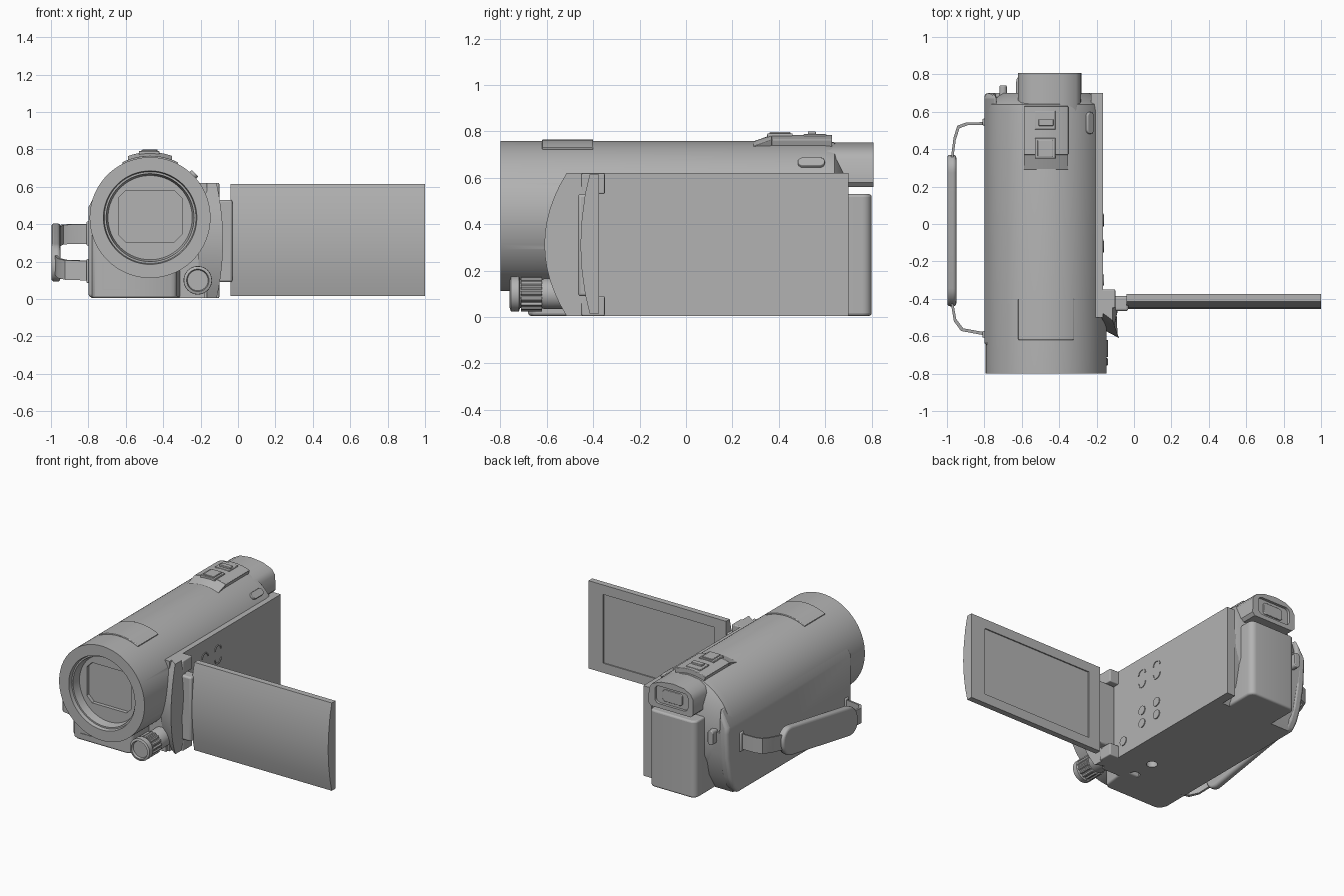
import bpy, bmesh
from math import sin, cos, pi, radians
from mathutils import Matrix

cube = bpy.data.objects.get("Cube")
if cube:
    bpy.data.objects.remove(cube)

grey = bpy.data.materials.new("camera grey")
grey.use_nodes = True
tone = (0.45, 0.45, 0.45, 1)
grey.diffuse_color = tone
grey.node_tree.nodes["Principled BSDF"].inputs["Base Color"].default_value = tone
parts = []


def finish(name, bm, bevel=0):
    bmesh.ops.recalc_face_normals(bm, faces=bm.faces)
    mesh = bpy.data.meshes.new(name)
    bm.to_mesh(mesh)
    bm.free()
    mesh.materials.append(grey)
    obj = bpy.data.objects.new(name, mesh)
    bpy.context.collection.objects.link(obj)
    if bevel:
        mod = obj.modifiers.new("soft edges", 'BEVEL')
        mod.width, mod.segments, mod.angle_limit = bevel, 3, radians(40)
    parts.append(obj)
    return obj


def prism(name, pts, axis, a, b, bevel=0, warp=None):
    """Extrude a 2D outline along one axis, optionally reshaping each corner."""
    place = {'x': lambda p, t: (t, p[0], p[1]),
             'y': lambda p, t: (p[0], t, p[1]),
             'z': lambda p, t: (p[0], p[1], t)}[axis]
    bm = bmesh.new()
    ends = [[bm.verts.new(place(p, t)) for p in pts] for t in (a, b)]
    bm.faces.new(ends[0])
    bm.faces.new(ends[1])
    for i in range(len(pts)):
        j = (i + 1) % len(pts)
        bm.faces.new((ends[0][i], ends[0][j], ends[1][j], ends[1][i]))
    if warp:
        for v in bm.verts:
            v.co = warp(*v.co)
    return finish(name, bm, bevel)


def box(name, x, y, z, bevel=0):
    return prism(name, [(x[0], y[0]), (x[1], y[0]), (x[1], y[1]), (x[0], y[1])], 'z', z[0], z[1], bevel)


def ring(cx, cy, r, n=32, r2=None):
    """Circle outline; a second radius makes alternate points dip."""
    return [(cx + (r2 if r2 and i % 4 > 1 else r) * cos(2 * pi * i / n),
             cy + (r2 if r2 and i % 4 > 1 else r) * sin(2 * pi * i / n)) for i in range(n)]


def rounded(x0, x1, y0, y1, r, n=5):
    pts = []
    for k, (cx, cy) in enumerate([(x1 - r, y1 - r), (x0 + r, y1 - r), (x0 + r, y0 + r), (x1 - r, y0 + r)]):
        for i in range(n + 1):
            a = pi / 2 * (k + i / n)
            pts.append((cx + r * cos(a), cy + r * sin(a)))
    return pts


def lathe(name, cx, cz, profile, n=96):
    """Spin (radius, y) points round an axis running front to back."""
    bm = bmesh.new()
    vs = [bm.verts.new((cx + r, y, cz)) for r, y in profile]
    es = [bm.edges.new(pair) for pair in zip(vs, vs[1:])]
    bmesh.ops.spin(bm, geom=vs + es, cent=(cx, 0, cz), axis=(0, 1, 0), angle=2 * pi, steps=n)
    bmesh.ops.remove_doubles(bm, verts=bm.verts, dist=0.0002)
    return finish(name, bm)


def cut(obj, cutter):
    mod = obj.modifiers.new("cut", 'BOOLEAN')
    mod.operation, mod.solver, mod.object = 'DIFFERENCE', 'EXACT', cutter
    with bpy.context.temp_override(object=obj, active_object=obj):
        bpy.ops.object.modifier_apply(modifier=mod.name)
    parts.remove(cutter)
    bpy.data.objects.remove(cutter)


# Barrel with recessed lens, trimmed flat on the screen side
CX, CZ, R = -0.47, 0.435, 0.323
barrel = lathe("barrel", CX, CZ, [(0, -0.72), (0.225, -0.72), (0.235, -0.775), (0.245, -0.775),
               (0.25, -0.8), (R, -0.8), (R, 0.6), (0.318, 0.64), (0.23, 0.7), (0, 0.7)])
cut(barrel, box("trim", (-0.18, 0.1), (-0.5, 0.8), (0, 0.9)))
cut(barrel, prism("lens_window", rounded(-0.64, -0.3, 0.305, 0.58, 0.04, 1), 'y', -0.75, -0.695))

# Lower body
side = [(-0.52, 0.005), (0.58, 0.005), (0.65, 0.12), (0.69, 0.3), (0.7, 0.45), (-0.52, 0.45)]
core = prism("body_core", side, 'x', -0.76, -0.18)
for y in (-0.45, -0.28):
    cut(core, prism("socket", ring(-0.38, y, 0.035), 'z', -0.02, 0.05))
box("inner_wall", (-0.23, -0.167), (-0.5, 0.7), (0.005, 0.62))
prism("chin", [(-0.79, -0.45), (-0.79, -0.62), (-0.775, -0.665), (-0.74, -0.68), (-0.36, -0.68),
               (-0.33, -0.66), (-0.3, -0.45)], 'z', 0.005, 0.36, 0.012)
box("chin_mark_upright", (-0.724, -0.718), (-0.684, -0.67), (0.05, 0.2))
box("chin_mark_base", (-0.724, -0.53), (-0.684, -0.67), (0.047, 0.053))

# Grip side panel, leaning in towards the top and curved at the back
prism("grip_panel", [(-0.65, 0.008), (0.58, 0.008), (0.625, 0.06), (0.66, 0.14), (0.69, 0.28),
                     (0.7, 0.45), (0.69, 0.61), (-0.65, 0.61)], 'x', -0.735, -0.8, 0.02,
      lambda x, y, z: (x, y, 0.49 if x < -0.79 and z > 0.55 else z))

# Hinge housing with a bowed front edge
N = 12
bow = [(-0.515 - 0.095 * (1 - (2 * i / N - 1) ** 2), 0.005 + 0.615 * i / N) for i in range(N + 1)]
back = [(-0.43, z) for y, z in reversed(bow)]


def shape_housing(x, y, z):
    if x > -0.1:
        return (x - 0.035 * ((z - 0.31) / 0.31) ** 2, y, z)
    return (x, y + 0.07 if y < -0.45 else y, z)


prism("hinge_housing", bow + back, 'x', -0.21, -0.08, 0, shape_housing)
for name, z in (("hinge_tab_lower", (0.005, 0.09)), ("hinge_tab_upper", (0.53, 0.62))):
    box(name, (-0.2, -0.1), (-0.45, -0.35), z, 0.006)
box("hinge_block", (-0.17, -0.03), (-0.465, -0.385), (0.09, 0.53), 0.012)

# Fold-out screen with gently curved outer shell
screen = prism("screen", [(-0.375, 0.015), (-0.375, 0.615), (-0.415, 0.615), (-0.435, 0.53), (-0.449, 0.42),
                          (-0.455, 0.31), (-0.449, 0.2), (-0.435, 0.1), (-0.415, 0.015)], 'x', -0.04, 1)
cut(screen, box("display_recess", (0.05, 0.89), (-0.383, -0.3), (0.08, 0.55)))

# Ribbed control knob at the front
KX, KZ = -0.215, 0.1
lathe("knob_core", KX, KZ, [(0, -0.745), (0.055, -0.745), (0.06, -0.76), (0.075, -0.755), (0.076, -0.72),
                            (0.062, -0.715), (0.062, -0.62), (0.066, -0.61), (0.066, -0.48), (0, -0.48)], 48)
prism("knob_grip", ring(KX, KZ, 0.075, 64, 0.068), 'y', -0.71, -0.62)


# Curved plates hugging the top of the barrel
def arc_plate(name, r, half, y0, y1, warp=None):
    n = 12
    angles = [radians(half) * (2 * i / n - 1) for i in range(n + 1)]
    outer = [(CX + r * sin(a), CZ + r * cos(a)) for a in angles]
    inner = [(CX + (R - 0.02) * sin(a), CZ + (R - 0.02) * cos(a)) for a in reversed(angles)]
    return prism(name, outer + inner, 'y', y0, y1, 0.004, warp)


arc_plate("accessory_cover", 0.331, 27, -0.62, -0.4)
arc_plate("control_hump_front", 0.35, 20, 0.29, 0.37,
          lambda x, y, z: (x, y, z - 0.028 if y < 0.3 and z > 0.73 else z))
arc_plate("control_hump", 0.35, 20, 0.37, 0.63)
box("record_button_frame", (-0.53, -0.42), (0.35, 0.46), (0.74, 0.791), 0.004)
box("record_button", (-0.515, -0.435), (0.36, 0.45), (0.74, 0.798), 0.004)
box("zoom_frame", (-0.53, -0.42), (0.505, 0.605), (0.74, 0.788), 0.004)
box("zoom_lever", (-0.51, -0.43), (0.525, 0.56), (0.74, 0.8), 0.004)
pill = prism("mode_button", rounded(-0.024, 0.024, -0.058, 0.058, 0.023), 'z', -0.02, 0.012, 0.004)
pill.matrix_world = Matrix.Translation((-0.238, 0.54, 0.664)) @ Matrix.Rotation(radians(45), 4, 'Y')

# Viewfinder and battery at the back
finder = prism("viewfinder", [(-0.6, 0.56), (-0.3, 0.56), (-0.282, 0.58), (-0.285, 0.68), (-0.31, 0.715),
                              (-0.38, 0.742), (-0.47, 0.752), (-0.55, 0.742), (-0.6, 0.715),
                              (-0.62, 0.68), (-0.62, 0.58)], 'y', 0.55, 0.808)
cut(finder, prism("eye_recess", rounded(-0.58, -0.33, 0.59, 0.71, 0.03), 'y', 0.79, 0.9))
prism("eyepiece", rounded(-0.53, -0.38, 0.61, 0.69, 0.02), 'y', 0.78, 0.798, 0.004)
prism("battery", rounded(-0.63, -0.28, 0.55, 0.8, 0.04), 'z', 0.005, 0.53, 0.012)
prism("rear_button", rounded(-0.72, -0.68, 0.37, 0.47, 0.018), 'y', 0.66, 0.74, 0.005)


# Hand strap, sloping down towards the front
def slope(x, y, z):
    return (x, y, z + 0.15 + (y + 0.6) * 0.174)


path = [(-0.79, 0.545), (-0.9, 0.542), (-0.945, 0.525), (-0.965, 0.46), (-0.978, 0.36),
        (-0.978, -0.43), (-0.963, -0.52), (-0.925, -0.572), (-0.79, -0.597)]
prism("strap_band", path + [(x + 0.012, y * 0.975) for x, y in reversed(path)], 'z', -0.052, 0.052, 0, slope)
prism("strap_pad", rounded(-0.44, 0.37, -0.1, 0.1, 0.095, 8), 'x', -0.998, -0.95, 0.015, slope)
for name, y, z in (("strap_lug_rear", 0.545, 0.35), ("strap_lug_front", -0.59, 0.15)):
    box(name, (-0.81, -0.76), (y - 0.018, y + 0.018), (z - 0.065, z + 0.065), 0.006)

# Buttons and speaker slots on the inner wall
spots = [(y, z) for y in (-0.12, 0.02) for z in (0.15, 0.24)] + [(-0.3, 0.1)]
for y, z in spots:
    prism("wall_button", ring(y, z, 0.03, 24), 'x', -0.18, -0.161)
for y in (-0.12, 0.02):
    for z, turn in ((0.44, pi), (0.5, 0)):
        arc = [turn + pi * i / 8 for i in range(9)]
        curve = [(y + 0.036 * cos(a), z + 0.036 * sin(a)) for a in arc]
        inner = [(y + 0.028 * cos(a), z + 0.028 * sin(a)) for a in reversed(arc)]
        prism("speaker_slot", curve + inner, 'x', -0.18, -0.162)

# Smooth shading with crisp edges
bpy.ops.object.select_all(action='DESELECT')
for obj in parts:
    obj.select_set(True)
bpy.context.view_layer.objects.active = parts[0]
bpy.ops.object.shade_smooth_by_angle(angle=radians(35))
